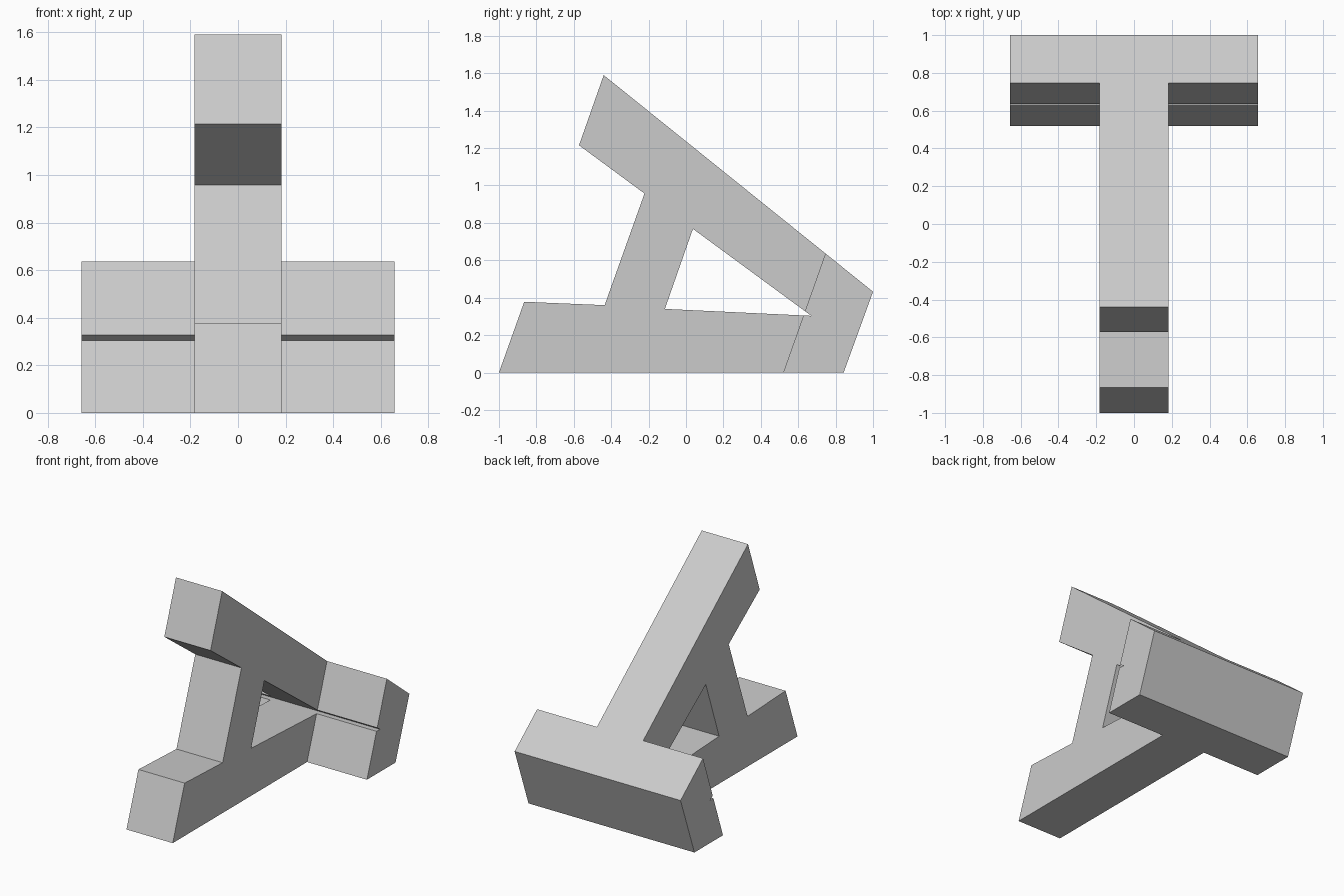
import bpy, bmesh

if "Cube" in bpy.data.objects:
    bpy.data.objects.remove(bpy.data.objects["Cube"])

grey = bpy.data.materials.new("light grey")
grey.diffuse_color = (0.6, 0.6, 0.6, 1)
grey.use_nodes = True
grey.node_tree.nodes["Principled BSDF"].inputs["Base Color"].default_value = grey.diffuse_color


def prism(name, profile, x0, x1):
    """Extrude a (y, z) profile along x from x0 to x1."""
    bm = bmesh.new()
    face = bm.faces.new([bm.verts.new((x0, y, z)) for y, z in profile])
    ext = bmesh.ops.extrude_face_region(bm, geom=[face])["geom"]
    bmesh.ops.translate(bm, vec=(x1 - x0, 0, 0),
                        verts=[v for v in ext if isinstance(v, bmesh.types.BMVert)])
    bmesh.ops.recalc_face_normals(bm, faces=bm.faces)
    mesh = bpy.data.meshes.new(name)
    bm.to_mesh(mesh)
    bm.free()
    mesh.materials.append(grey)
    obj = bpy.data.objects.new(name, mesh)
    bpy.context.collection.objects.link(obj)
    return obj


HALF_BAR, HALF_STEM = 0.657, 0.183

# Slanted letter-like side profile, full width
body = prism("slanted_frame", [
    (-1, 0), (0.843, 0), (1, 0.432), (-0.44, 1.59), (-0.572, 1.215),
    (-0.222, 0.957), (-0.435, 0.36), (-0.865, 0.378)], -HALF_BAR, HALF_BAR)

# Triangular opening, whose tip also notches the crossbar
cutters = [prism("opening_cutter", [(-0.113, 0.34), (0.67, 0.303), (0.037, 0.768)], -1, 1)]

# Trim both sides in front of the crossbar, leaving the narrow stem
slope = (0.745 - 0.52) / 0.635
trim = [(-1.5, -0.2), (0.52 - 0.2 * slope, -0.2), (0.52 + 1.9 * slope, 1.9), (-1.5, 1.9)]
for name, side in (("left_trim_cutter", -1), ("right_trim_cutter", 1)):
    cutters.append(prism(name, trim, side * HALF_STEM, side * 0.9))

for cutter in cutters:
    cutter.hide_render = True
    cutter.hide_set(True)
    mod = body.modifiers.new(cutter.name, "BOOLEAN")
    mod.operation = "DIFFERENCE"
    mod.solver = "EXACT"
    mod.object = cutter

# Bake the cuts and remove the helpers
bpy.context.view_layer.update()
result = bpy.data.meshes.new_from_object(
    body.evaluated_get(bpy.context.evaluated_depsgraph_get()))
body.modifiers.clear()
body.data = result
for cutter in cutters:
    bpy.data.objects.remove(cutter)
